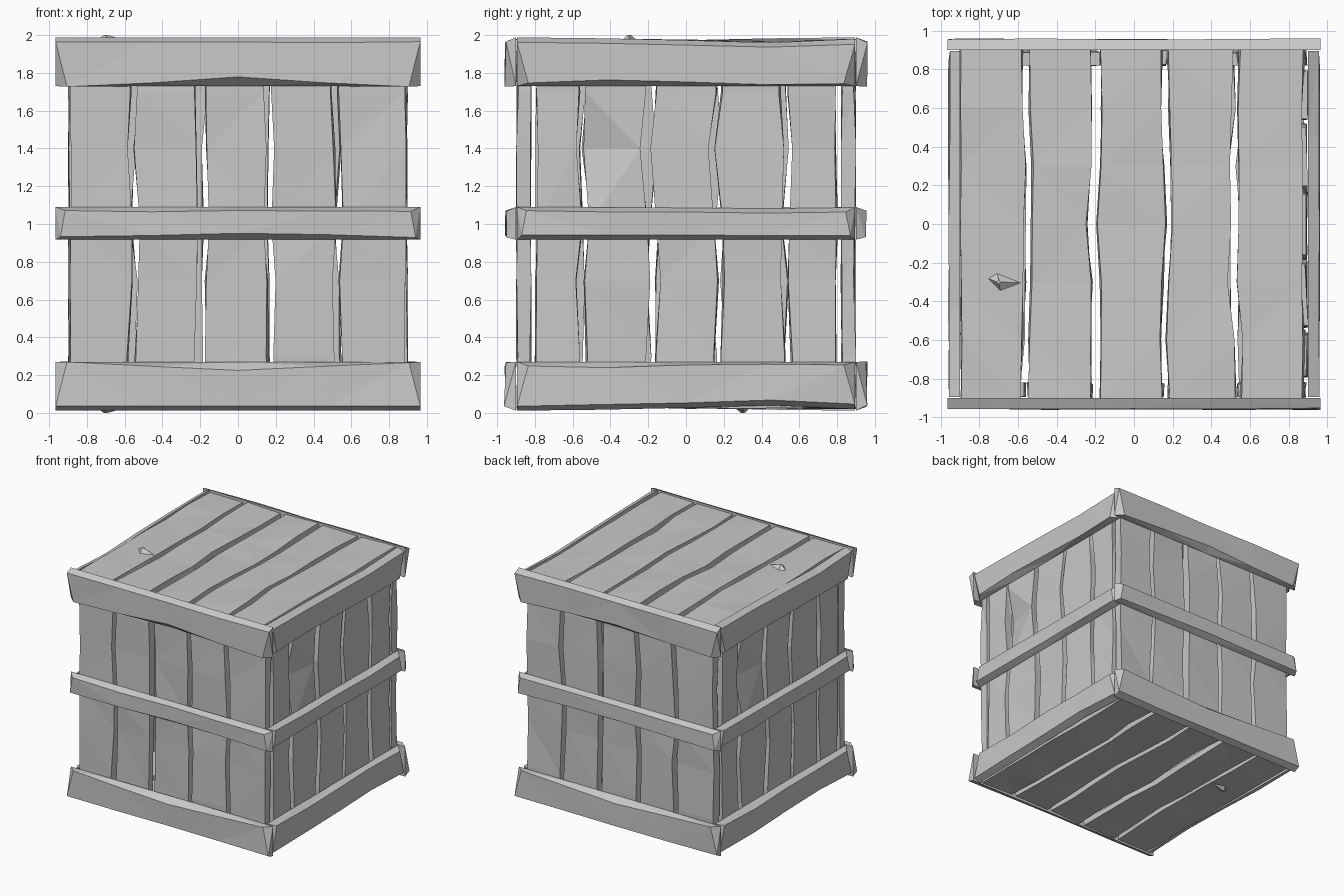
import bpy, bmesh, random
from mathutils import Vector

random.seed(4)
cube = bpy.data.objects.get("Cube")
if cube:
    bpy.data.objects.remove(cube, do_unlink=True)

GREY = (0.58, 0.58, 0.58, 1)
mat = bpy.data.materials.new("plain_grey_wood")
mat.use_nodes = True
mat.diffuse_color = GREY
mat.node_tree.nodes["Principled BSDF"].inputs["Base Color"].default_value = GREY

X, Y, Z = Vector((1, 0, 0)), Vector((0, 1, 0)), Vector((0, 0, 1))
CENTRE = Z


def jitter(amount):
    return random.uniform(-amount, amount)


def make_beam(name, rings, frame):
    """Skin four-cornered rings, given in a frame (along, up, outward), into a beam."""
    u_axis, v_axis, w_axis = frame
    bm = bmesh.new()
    loops = [[bm.verts.new(CENTRE + u_axis * u + v_axis * v + w_axis * w)
              for u, v, w in ring] for ring in rings]
    for a, b in zip(loops, loops[1:]):
        for i in range(4):
            j = (i + 1) % 4
            bm.faces.new((a[i], a[j], b[j], b[i]))
    bm.faces.new(loops[0])
    bm.faces.new(loops[-1])
    bmesh.ops.triangulate(bm, faces=bm.faces[:])
    bmesh.ops.recalc_face_normals(bm, faces=bm.faces[:])
    mesh = bpy.data.meshes.new(name)
    bm.to_mesh(mesh)
    bm.free()
    mesh.materials.append(mat)
    obj = bpy.data.objects.new(name, mesh)
    bpy.context.collection.objects.link(obj)
    return obj


# Wandering gaps between planks: offsets in thousandths at each station
GAP_CENTRES = (-0.55, -0.19, 0.17, 0.53)
GAP_HALVES = (0.02, 0.027, 0.02, 0.02)
WALL_STATIONS = (-0.915, -0.7, -0.3, 0, 0.4, 0.7, 0.915)
LID_STATIONS = (-0.9, -0.6, -0.3, 0, 0.3, 0.6, 0.9)
FRONT_GAPS = ((-15, -15, 5, 15, -18, 0, 0), (-10, -10, 0, 5, -2, -10, -10),
              (0, 0, 5, -13, 5, -15, -10), (5, 5, -10, 10, -5, -20, -15))
SIDE_GAPS = ((5, 5, -10, 18, -10, 0, 0), (5, 5, 32, 8, -25, 5, 5),
             (0, 0, 15, 0, -33, 5, 5), (10, 10, -10, -2, 10, -15, -10))
LID_GAPS = ((-15, -10, 0, 0, 10, -8, -15), (-10, -5, -8, -28, -8, -5, -8),
            (-5, -18, -5, 10, 5, -10, -15), (10, 10, -22, -8, -10, -8, 0))


def make_panel(name, frame, stations, gaps, low, high, face, thick, notched=False):
    def edge(index, side, row):
        if index < 0:
            return low + jitter(0.006)
        if index > 3:
            return high + jitter(0.006)
        return (GAP_CENTRES[index] + gaps[index][row] / 1000
                + side * GAP_HALVES[index] + jitter(0.005))

    for plank in range(5):
        rings = []
        for row, v in enumerate(stations):
            left, right = edge(plank - 1, 1, row), edge(plank, -1, row)
            dent = 0.05 if notched and plank == 1 and row == 4 else 0
            rings.append([(left, v, face - dent + jitter(0.008)),
                          (right, v, face + jitter(0.008)),
                          (right - jitter(0.012), v, face - thick + jitter(0.005)),
                          (left + jitter(0.012), v, face - thick + jitter(0.005))])
        make_beam(f"{name}_plank_{plank + 1}", rings, frame)


# Walls: opposite walls are half-turn copies
for name, u, w in (("front", X, -Y), ("back", -X, Y)):
    make_panel(name, (u, Z, w), WALL_STATIONS, FRONT_GAPS, -0.89, 0.885, 0.893, 0.07)
for name, u, w in (("right", Y, X), ("left", -Y, -X)):
    make_panel(name, (u, Z, w), WALL_STATIONS, SIDE_GAPS, -0.79, 0.79, 0.893, 0.07, True)

# Lid and floor, each with a raised splinter
for name, v, w in (("lid", Y, Z), ("floor", -Y, -Z)):
    make_panel(name, (X, v, w), LID_STATIONS, LID_GAPS, -0.895, 0.872, 0.972, 0.057)
    tip = [(-0.7 + du, -0.3 + dv, 1.0) for du, dv in
           ((-0.01, 0), (0, -0.01), (0.01, 0), (0, 0.01))]
    base = [(-0.7 + du, -0.3 + dv, 0.965) for du, dv in
            ((-0.06, 0.02), (0.01, -0.05), (0.13, -0.005), (-0.01, 0.05))]
    make_beam(name + "_splinter", [base, tip], (X, v, w))

RAIL_STATIONS = (-1, -0.5, 0, 0.5, 1)
LONG_BOW = ((0, 0, 0, 0, 0), (0, 0.02, 0.045, 0.02, 0))
SIDE_BOW = ((0, 0.005, 0.015, 0.028, 0.008), (0.02, 0.03, 0.02, 0.012, 0.015))


def make_rail(name, frame, bottom, top, outer, inner_half, top_half, bottom_half, bow, chamfer):
    """Bowed rail whose outer face is smaller than its inner face."""
    rings = []
    for t, dip, rise in zip(RAIL_STATIONS, *bow):
        rings.append([(t * inner_half, top - dip, 0.9),
                      (t * top_half, top - chamfer - dip + jitter(0.004), outer + jitter(0.006)),
                      (t * bottom_half, bottom + rise + jitter(0.004), outer + jitter(0.006)),
                      (t * inner_half, bottom, 0.9)])
    make_beam(name, rings, frame)


# Rails around the top, bottom and middle
SIDES = (("front", X, -Y, True), ("back", -X, Y, True),
         ("right", Y, X, False), ("left", -Y, -X, False))
for side, u, w, is_long in SIDES:
    half = 0.965 if is_long else 0.895
    outer = 0.958
    bow = LONG_BOW if is_long else SIDE_BOW
    for level, up in (("top", Z), ("bottom", -Z)):
        make_rail(f"{side}_{level}_rail", (u, up, w), 0.73, 0.988, outer,
                  half, half, half - 0.06, bow, 0.025)
    middle_bow = ([d * 0.3 for d in bow[0]], [0.015 + r * 0.4 for r in bow[1]])
    make_rail(f"{side}_middle_rail", (u, Z, w), -0.083, 0.09, outer - 0.005,
              half, half - 0.05, half - 0.025, middle_bow, 0.022)
